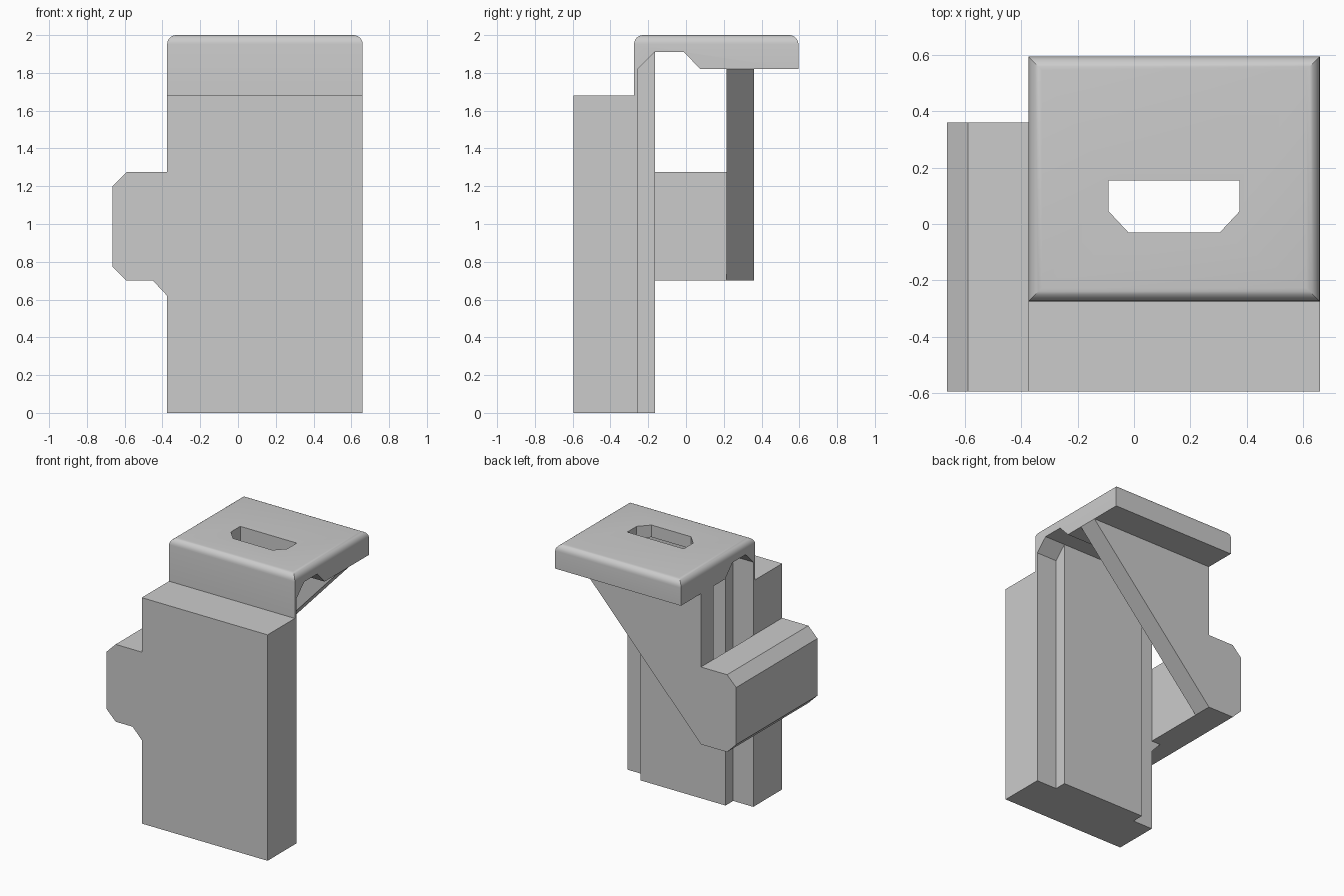
import bpy
import bmesh
from mathutils import Vector

cube = bpy.data.objects.get("Cube")
if cube:
    bpy.data.objects.remove(cube, do_unlink=True)

# One flat grey for everything
grey = bpy.data.materials.new("plain grey")
grey.use_nodes = True
GREY = (0.6, 0.6, 0.6, 1)
grey.diffuse_color = GREY
grey.node_tree.nodes["Principled BSDF"].inputs["Base Color"].default_value = GREY

# Shared limits
LEFT, RIGHT = 0.66, -0.375
ARM_OUT, FRONT, STEP, RIB = -0.665, -0.595, -0.255, -0.165
PLATE_IN, PLATE_OUT = 0.215, 0.36
ARM_LOW, ARM_HIGH, CAP_LOW, TOP = 0.70, 1.275, 1.82, 2.0


def prism(name, outline, axis, start, end, round_top=0):
    """Extrude a 2D outline along an axis; optionally round its top edges."""
    place = {
        "x": lambda a, b: (start, a, b),
        "y": lambda a, b: (a, start, b),
        "z": lambda a, b: (a, b, start),
    }[axis]
    bm = bmesh.new()
    face = bm.faces.new([bm.verts.new(place(a, b)) for a, b in outline])
    step = Vector([end - start if axis == c else 0 for c in "xyz"])
    grown = bmesh.ops.extrude_face_region(bm, geom=[face])["geom"]
    bmesh.ops.translate(
        bm, vec=step, verts=[g for g in grown if isinstance(g, bmesh.types.BMVert)])
    bmesh.ops.recalc_face_normals(bm, faces=bm.faces)
    if round_top:
        rim = [e for e in bm.edges if all(v.co.z > TOP - 0.001 for v in e.verts)]
        bmesh.ops.bevel(bm, geom=rim, offset=round_top, segments=6,
                        profile=0.5, affect="EDGES")
    mesh = bpy.data.meshes.new(name)
    bm.to_mesh(mesh)
    bm.free()
    mesh.materials.append(grey)
    obj = bpy.data.objects.new(name, mesh)
    bpy.context.collection.objects.link(obj)
    return obj


# Front slab with the arm's face and its small gusset in one outline
cut = 0.075
arm_edge = [
    (RIGHT, ARM_HIGH), (ARM_OUT + cut, ARM_HIGH), (ARM_OUT, ARM_HIGH - cut),
    (ARM_OUT, ARM_LOW + cut), (ARM_OUT + cut, ARM_LOW),
]
slab_top = 1.68
prism("front_slab",
      [(LEFT, 0), (LEFT, slab_top), (RIGHT, slab_top)] + arm_edge
      + [(RIGHT - cut, ARM_LOW), (RIGHT, ARM_LOW - 0.08), (RIGHT, 0)],
      "y", FRONT, STEP)

# Side arm running back to the plate
prism("side_arm", arm_edge + [(RIGHT, ARM_LOW)], "y", STEP, PLATE_IN)

# Rear plate: arm end plus the brace that slants up to the cap
prism("brace_plate",
      [(RIGHT, CAP_LOW)] + arm_edge + [(RIGHT, ARM_LOW), (LEFT, CAP_LOW)],
      "y", PLATE_IN, PLATE_OUT)

# Narrower rib on the back of the slab
prism("back_rib", [(-0.21, STEP), (0.49, STEP), (0.49, RIB), (-0.21, RIB)],
      "z", 0, 1.91)

# Cap with its front wall and the groove underneath
cap = prism("cap", [
    (-0.275, slab_top), (-0.275, TOP), (0.595, TOP), (0.595, CAP_LOW),
    (0.075, CAP_LOW), (-0.01, 1.91), (RIB, 1.91), (STEP, CAP_LOW), (STEP, slab_top),
], "x", RIGHT, LEFT, round_top=0.048)

# Slot through the cap
slot = prism("slot_cutter", [
    (-0.09, 0.155), (-0.09, 0.045), (-0.02, -0.03),
    (0.305, -0.03), (0.375, 0.045), (0.375, 0.155),
], "z", 1.7, 2.1)
slot.hide_render = True
slot.hide_viewport = True
mod = cap.modifiers.new("slot", "BOOLEAN")
mod.operation = "DIFFERENCE"
mod.solver = "EXACT"
mod.object = slot

# Bake the slot, remove the cutter, then smooth the rounded rim
bpy.context.view_layer.update()
baked = bpy.data.meshes.new_from_object(
    cap.evaluated_get(bpy.context.evaluated_depsgraph_get()))
cap.modifiers.clear()
cap.data = baked
bpy.data.objects.remove(slot, do_unlink=True)
bpy.ops.object.select_all(action="DESELECT")
cap.select_set(True)
bpy.context.view_layer.objects.active = cap
bpy.ops.object.shade_smooth_by_angle(angle=0.52)
